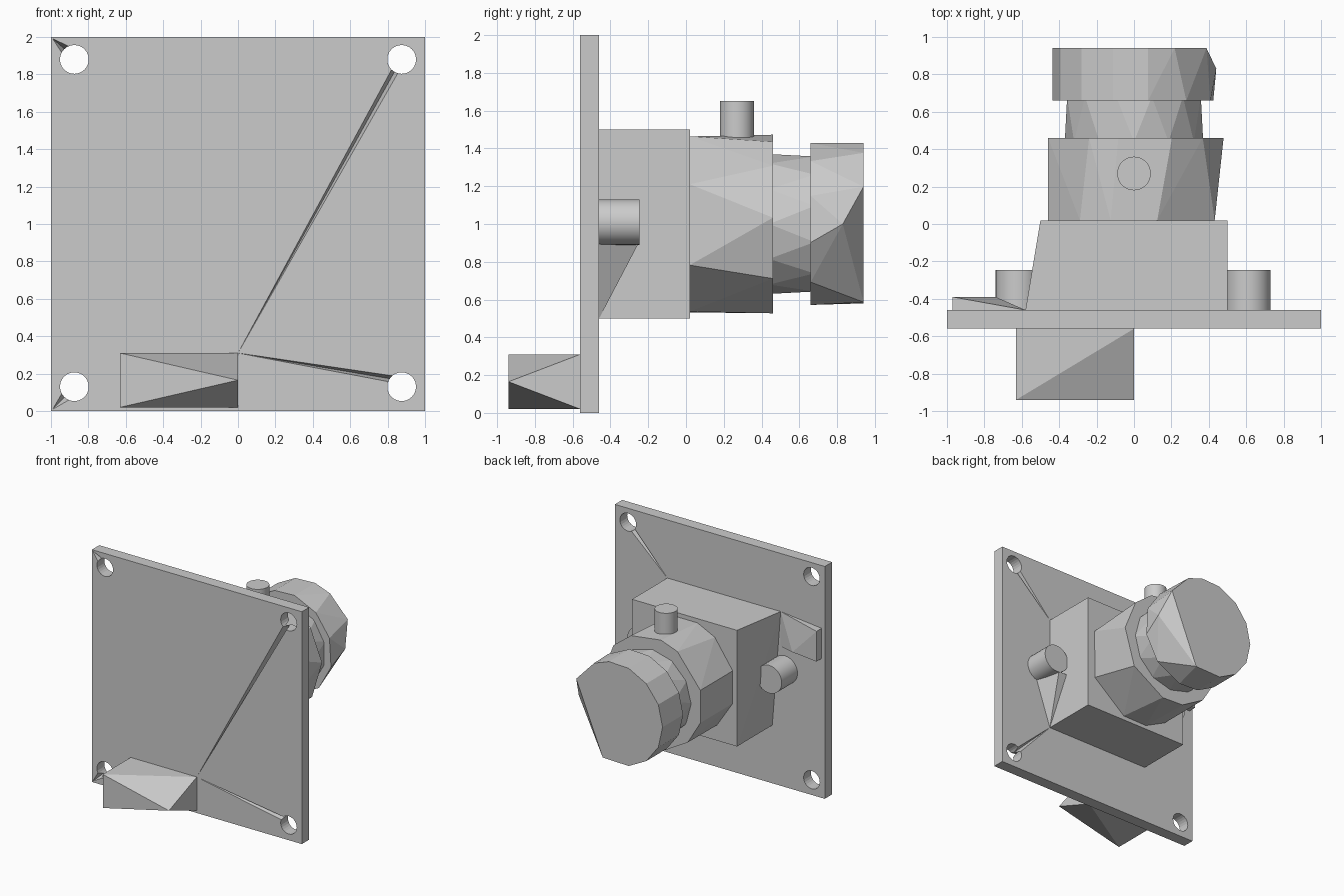
import bpy, bmesh
from math import cos, sin, radians
from mathutils import Matrix, Vector

if "Cube" in bpy.data.objects:
    bpy.data.objects.remove(bpy.data.objects["Cube"])

grey = bpy.data.materials.new("plain grey")
grey.use_nodes = True
grey.diffuse_color = (0.6, 0.6, 0.6, 1)
grey.node_tree.nodes["Principled BSDF"].inputs["Base Color"].default_value = (0.6, 0.6, 0.6, 1)


def finish(name, bm):
    bmesh.ops.recalc_face_normals(bm, faces=bm.faces)
    mesh = bpy.data.meshes.new(name)
    bm.to_mesh(mesh)
    bm.free()
    mesh.materials.append(grey)
    ob = bpy.data.objects.new(name, mesh)
    bpy.context.scene.collection.objects.link(ob)
    return ob


def hull(name, points):
    """Faceted solid wrapped round a few corner points."""
    bm = bmesh.new()
    for p in points:
        bm.verts.new(p)
    res = bmesh.ops.convex_hull(bm, input=bm.verts)
    loose = {g for g in res["geom_interior"] + res["geom_unused"]
             if isinstance(g, bmesh.types.BMVert)}
    bmesh.ops.delete(bm, geom=list(loose), context="VERTS")
    return finish(name, bm)


def box(name, lo, hi):
    return hull(name, [(x, y, z) for x in (lo[0], hi[0])
                       for y in (lo[1], hi[1]) for z in (lo[2], hi[2])])


def cylinder(name, start, end, radius, sides=32):
    a, b = Vector(start), Vector(end)
    turn = (b - a).to_track_quat("Z", "Y").to_matrix().to_4x4()
    bm = bmesh.new()
    bmesh.ops.create_cone(bm, cap_ends=True, segments=sides, radius1=radius,
                          radius2=radius, depth=(b - a).length,
                          matrix=Matrix.Translation((a + b) / 2) @ turn)
    return finish(name, bm)


def ring(y, radius, angles):
    return [(radius * cos(radians(a)), y, 1 + radius * sin(radians(a))) for a in angles]


def smooth(ob):
    bpy.ops.object.select_all(action="DESELECT")
    ob.select_set(True)
    bpy.context.view_layer.objects.active = ob
    bpy.ops.object.shade_smooth_by_angle(angle=radians(35))


def cut(target, cutter):
    cutter.hide_render = True
    cutter.hide_viewport = True
    mod = target.modifiers.new(cutter.name, "BOOLEAN")
    mod.operation = "DIFFERENCE"
    mod.solver = "EXACT"
    mod.object = cutter


FRONT, BACK = -0.56, -0.46

# Square mounting plate with four bolt holes
plate = box("mounting_plate", (-1, FRONT, 0), (1, BACK, 2))
for x in (-0.875, 0.875):
    for z in (0.13, 1.88):
        cut(plate, cylinder("bolt_hole_cutter", (x, -0.7, z), (x, -0.3, z), 0.077, 24))


# Tapering grooves that run from a point on the plate into a hole
def groove(name, tip, hole, face, half_width):
    tip, hole = Vector(tip), Vector(hole)
    side = (hole - tip).normalized().orthogonal() * half_width
    out = -0.01 if face == FRONT else 0.01
    pts = [(tip.x, face + out, tip.y), (tip.x, face - out / 10, tip.y)]
    for s in (side, -side):
        p = hole + s
        pts.append((p.x, face + out, p.y))
    pts.append((hole.x, face - out * 7, hole.y))
    cut(plate, hull(name, pts))


groove("upper_front_groove", (0, 0.31), (0.84, 1.82), FRONT, 0.022)
groove("lower_front_groove", (0, 0.31), (0.83, 0.17), FRONT, 0.02)
groove("upper_corner_groove", (-0.99, 1.99), (-0.91, 1.92), FRONT, 0.035)
groove("lower_corner_groove", (-0.99, 0.01), (-0.91, 0.09), FRONT, 0.035)
groove("upper_back_groove", (0.5, 1.5), (0.84, 1.84), BACK, 0.025)
groove("lower_back_groove", (0.5, 0.5), (0.84, 0.16), BACK, 0.025)

# Housing block, its upper right corner splayed out at the plate
hull("housing", [(x, y, z) for x in (-0.5, 0.5) for y in (BACK, 0.02) for z in (0.5, 1.5)]
     + [(-0.58, BACK, 1.5)])

# Faceted wedge-nosed block low on the front
hull("front_block", [(-0.63, y, z) for y in (-0.94, FRONT) for z in (0.02, 0.31)]
     + [(0, FRONT, 0.02), (0, FRONT, 0.31), (0, -0.94, 0.165)])

# Coarsely faceted barrel, neck and end cap
hull("barrel", ring(0.02, 0.48, (-75, -27, 26, 75, 105, 127, 163, -163, -130, -103))
     + ring(0.46, 0.48, (-80, -37, 4, 40, 65, 100, 120, 163, -163, -135, -105)))
hull("neck", ring(0.44, 0.37, range(0, 360, 30))
     + ring(0.68, 0.37, range(15, 375, 30)))
hull("end_cap", ring(0.66, 0.435, (-80, -45, -13, 20, 50, 80, 105, 130, 155, 180, -155, -130, -105))
     + ring(0.94, 0.435, (-72, 27, 60, 80, 105, 130, 155, 180, -155, -130, -105))
     + [(0.44, 0.83, 1)])

# Knob on top of the barrel
smooth(cylinder("top_knob", (0, 0.27, 1.35), (0, 0.27, 1.65), 0.09))

# Round stubs on either side of the housing
for side, x in (("left", 0.61), ("right", -0.62)):
    smooth(cylinder(side + "_stub", (x, BACK - 0.02, 1.01), (x, -0.245, 1.01), 0.12))

# Sloping webs beside the stubs
hull("left_web", [(0.49, BACK, 0.5), (0.5, BACK, 0.5), (0.49, -0.25, 0.9),
                  (0.58, -0.25, 0.9), (0.49, BACK, 0.9), (0.64, BACK, 0.9)])
hull("right_web", [(-0.58, BACK, 1.5), (-0.97, -0.39, 1.46), (-0.97, -0.39, 1.2),
                   (-0.74, -0.39, 1.22), (-0.97, BACK, 1.46), (-0.97, BACK, 1.2),
                   (-0.58, BACK, 1.2)])
